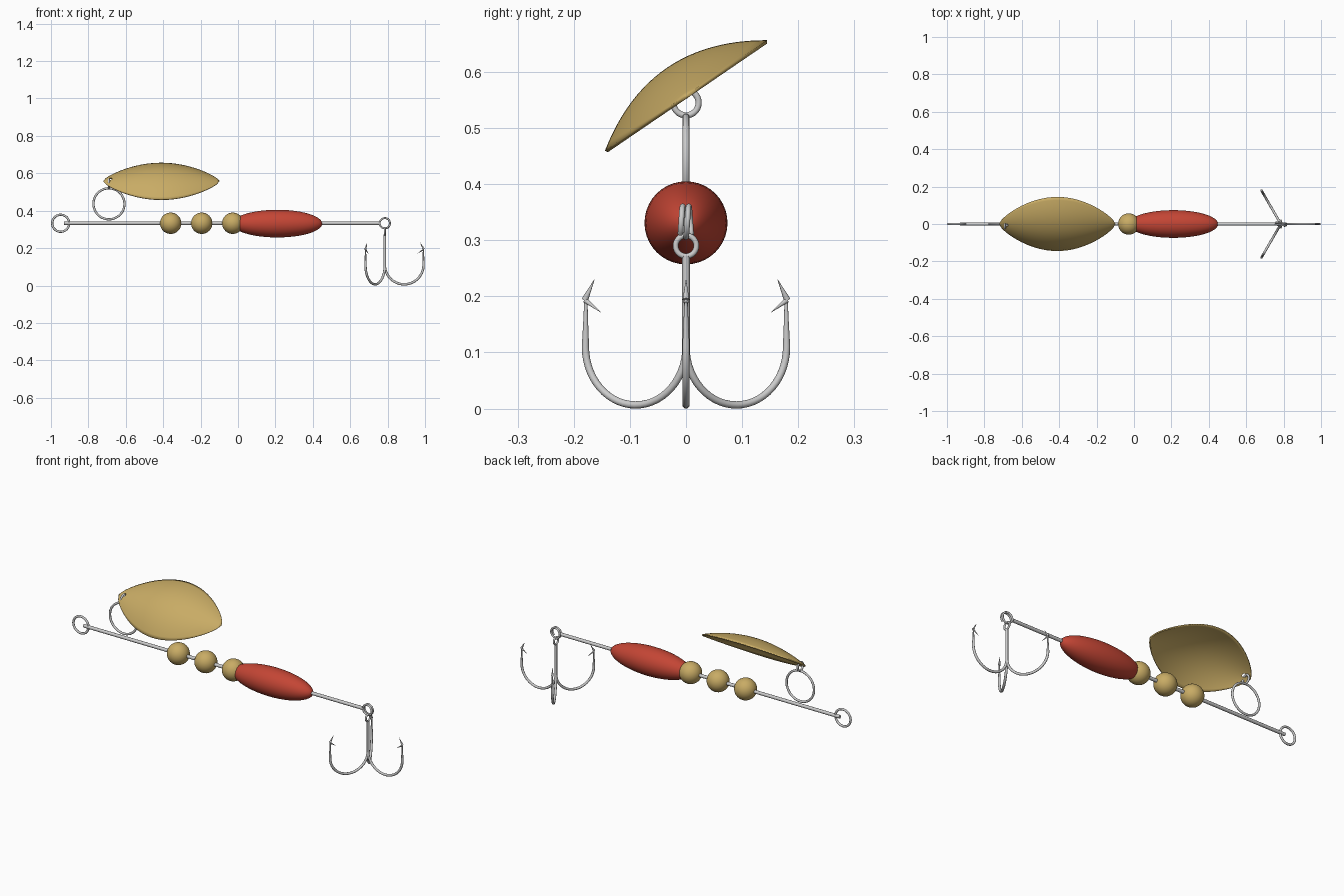
import bpy, bmesh
from math import sin, cos, pi, radians
from mathutils import Matrix, Vector

if "Cube" in bpy.data.objects:
    bpy.data.objects.remove(bpy.data.objects["Cube"])

WIRE_Z = 0.333
HOOK_X = 0.785


def material(name, color):
    m = bpy.data.materials.new(name)
    m.diffuse_color = color
    m.use_nodes = True
    m.node_tree.nodes["Principled BSDF"].inputs["Base Color"].default_value = m.diffuse_color
    return m


gold = material("gold", (0.58, 0.41, 0.13, 1))
red = material("red", (0.55, 0.06, 0.035, 1))


def finish(name, mat=None):
    o = bpy.context.object
    o.name = name
    if mat:
        o.data.materials.append(mat)
    bpy.ops.object.shade_smooth_by_angle(angle=radians(40))
    return o


def ring(name, loc, major, minor, rot):
    bpy.ops.mesh.primitive_torus_add(location=loc, rotation=rot, major_radius=major,
                                     minor_radius=minor, major_segments=48, minor_segments=12)
    return finish(name)


def ball(name, loc, scale, mat):
    bpy.ops.mesh.primitive_uv_sphere_add(segments=40, ring_count=24, radius=1,
                                         location=loc, rotation=(0, pi / 2, 0))
    o = finish(name, mat)
    o.scale = scale
    return o


def tube(name, pts, radius, taper=None):
    """Sweep a round wire along points; taper holds a radius factor per point."""
    cu = bpy.data.curves.new(name, 'CURVE')
    cu.dimensions = '3D'
    cu.bevel_depth = radius
    cu.bevel_resolution = 4
    cu.use_fill_caps = True
    sp = cu.splines.new('POLY')
    sp.points.add(len(pts) - 1)
    for i, p in enumerate(pts):
        sp.points[i].co = (*p, 1)
        sp.points[i].radius = taper[i] if taper else 1
    o = bpy.data.objects.new(name, cu)
    bpy.context.collection.objects.link(o)
    bpy.ops.object.select_all(action='DESELECT')
    bpy.context.view_layer.objects.active = o
    o.select_set(True)
    bpy.ops.object.convert(target='MESH')
    return finish(name)


# Main wire, line eye and clevis rings
tube("main_wire", [(-0.93, 0, WIRE_Z), (0.757, 0, WIRE_Z)], 0.009)
ring("line_eye", (-0.948, 0, WIRE_Z), 0.0455, 0.006, (pi / 2, 0, 0))
ring("clevis_ring", (-0.69, 0, 0.437), 0.083, 0.006, (pi / 2, 0, 0))
ring("blade_ring", (-0.69, 0, 0.545), 0.0225, 0.0055, (0, pi / 2, 0))

# Beads and body
for i, x in enumerate((-0.36, -0.194, -0.028)):
    ball(f"bead_{i + 1}", (x, 0, WIRE_Z), (0.057,) * 3, gold)
ball("body", (0.21, 0, WIRE_Z - 0.002), (0.074, 0.074, 0.24), red)

# Spinner blade: leaf-shaped shallow bowl tilted about its length
bm = bmesh.new()
NU, NV = 48, 24
grid = []
for i in range(NU + 1):
    t = i / NU
    s = max(sin(pi * t), 0)
    half = 0.004 + 0.171 * s ** 0.72
    row = []
    for j in range(NV + 1):
        v = 2 * j / NV - 1
        row.append(bm.verts.new((-0.31 + 0.62 * t, half * v, 0.06 * s ** 0.9 * (1 - v * v))))
    grid.append(row)
for i in range(NU):
    for j in range(NV):
        bm.faces.new((grid[i][j], grid[i + 1][j], grid[i + 1][j + 1], grid[i][j + 1]))
me = bpy.data.meshes.new("spinner_blade")
bm.to_mesh(me)
bm.free()
blade = bpy.data.objects.new("spinner_blade", me)
bpy.context.collection.objects.link(blade)
blade.location = (-0.41, 0, 0.558)
blade.rotation_euler = (radians(34.3), 0, 0)
bpy.context.view_layer.objects.active = blade
blade.select_set(True)
finish("spinner_blade", gold)
solid = blade.modifiers.new("thickness", 'SOLIDIFY')
solid.thickness = 0.006
solid.offset = -1

# Hole through the blade for its ring
bpy.ops.mesh.primitive_cylinder_add(vertices=20, radius=0.01, depth=0.12,
                                    location=(-0.683, 0, 0.56), rotation=blade.rotation_euler)
cutter = bpy.context.object
cutter.name = "hole_cutter"
cutter.hide_render = True
cutter.hide_viewport = False
cutter.display_type = 'WIRE'
cut = blade.modifiers.new("hole", 'BOOLEAN')
cut.operation = 'DIFFERENCE'
cut.object = cutter

# Split ring: a coil of almost two turns
coil = []
for i in range(81):
    a = radians(-50) + 2 * pi * 1.85 * i / 80
    coil.append((HOOK_X + 0.0275 * cos(a), -0.01 + 0.02 * i / 80, WIRE_Z + 0.0275 * sin(a)))
tube("split_ring", coil, 0.005)

# Treble hook: eye, shank and three barbed bends
ring("hook_eye", (HOOK_X, 0, 0.29), 0.0185, 0.005, (0, pi / 2, 0))
tube("hook_shank", [(HOOK_X, 0, 0.272), (HOOK_X, 0, 0.1)], 0.0068)
R = 0.1035
for k in range(3):
    a = 2 * pi * k / 3

    def place(r, z):
        return (HOOK_X + r * cos(a), r * sin(a), z)

    prof = [(0, 0.15)]
    prof += [(R - R * cos(pi * i / 28), 0.11 - R * sin(pi * i / 28)) for i in range(29)]
    taper = [1] * len(prof)
    prof += [(0.2065, 0.15), (0.206, 0.2)]
    taper += [0.7, 0.4]
    tube(f"hook_bend_{k + 1}", [place(*p) for p in prof], 0.0065, taper)
    tube(f"hook_point_{k + 1}", [place(0.208, 0.194), place(0.188, 0.231)], 0.006, [1, 0.03])
    tube(f"hook_barb_{k + 1}", [place(0.207, 0.193), place(0.174, 0.171)], 0.005, [1, 0.03])
